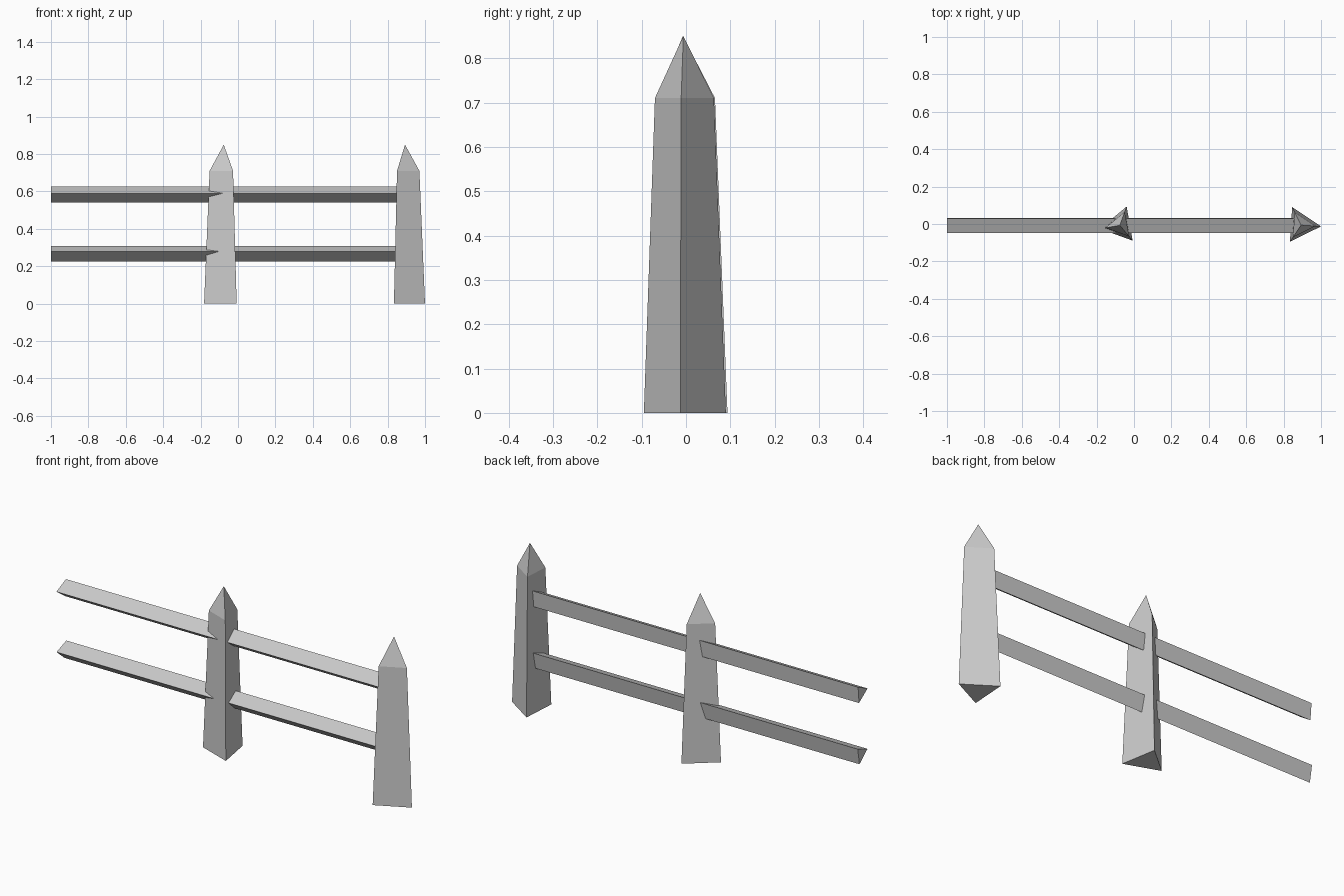
import bpy, bmesh
from math import sin, cos, radians

if "Cube" in bpy.data.objects:
    bpy.data.objects.remove(bpy.data.objects["Cube"])


def tri(radius, degrees):
    """Three corners of an equilateral triangle."""
    return [(radius * cos(radians(degrees + a)), radius * sin(radians(degrees + a)))
            for a in (0, 120, 240)]


def make_object(name, bm):
    bmesh.ops.recalc_face_normals(bm, faces=bm.faces)
    mesh = bpy.data.meshes.new(name)
    bm.to_mesh(mesh)
    bm.free()
    bpy.context.collection.objects.link(bpy.data.objects.new(name, mesh))


def bridge(bm, a, b):
    for i in range(3):
        j = (i + 1) % 3
        bm.faces.new((a[i], a[j], b[j], b[i]))


# Tapered three-sided post with a pointed tip
def post(name, cx, cy, turn):
    bm = bmesh.new()
    rings = [[bm.verts.new((cx + x, cy + y, z)) for x, y in tri(r, turn)]
             for r, z in ((0.107, 0.0), (0.077, 0.71))]
    tip = bm.verts.new((cx, cy, 0.85))
    bm.faces.new(rings[0])
    bridge(bm, *rings)
    for i in range(3):
        bm.faces.new((rings[1][i], rings[1][(i + 1) % 3], tip))
    make_object(name, bm)


# Three-sided rail running through the middle post into the end post
def rail(name, z0, turn):
    bm = bmesh.new()
    ends = [[bm.verts.new((x, y, z0 + z)) for y, z in tri(0.049, turn)]
            for x in (-1.0, 0.875)]
    for ring in ends:
        bm.faces.new(ring)
    bridge(bm, *ends)
    make_object(name, bm)


post("middle_post", -0.076, -0.007, -50)
post("end_post", 0.893, -0.006, -3.7)
rail("upper_rail", 0.586, 175)
rail("lower_rail", 0.271, 170)
